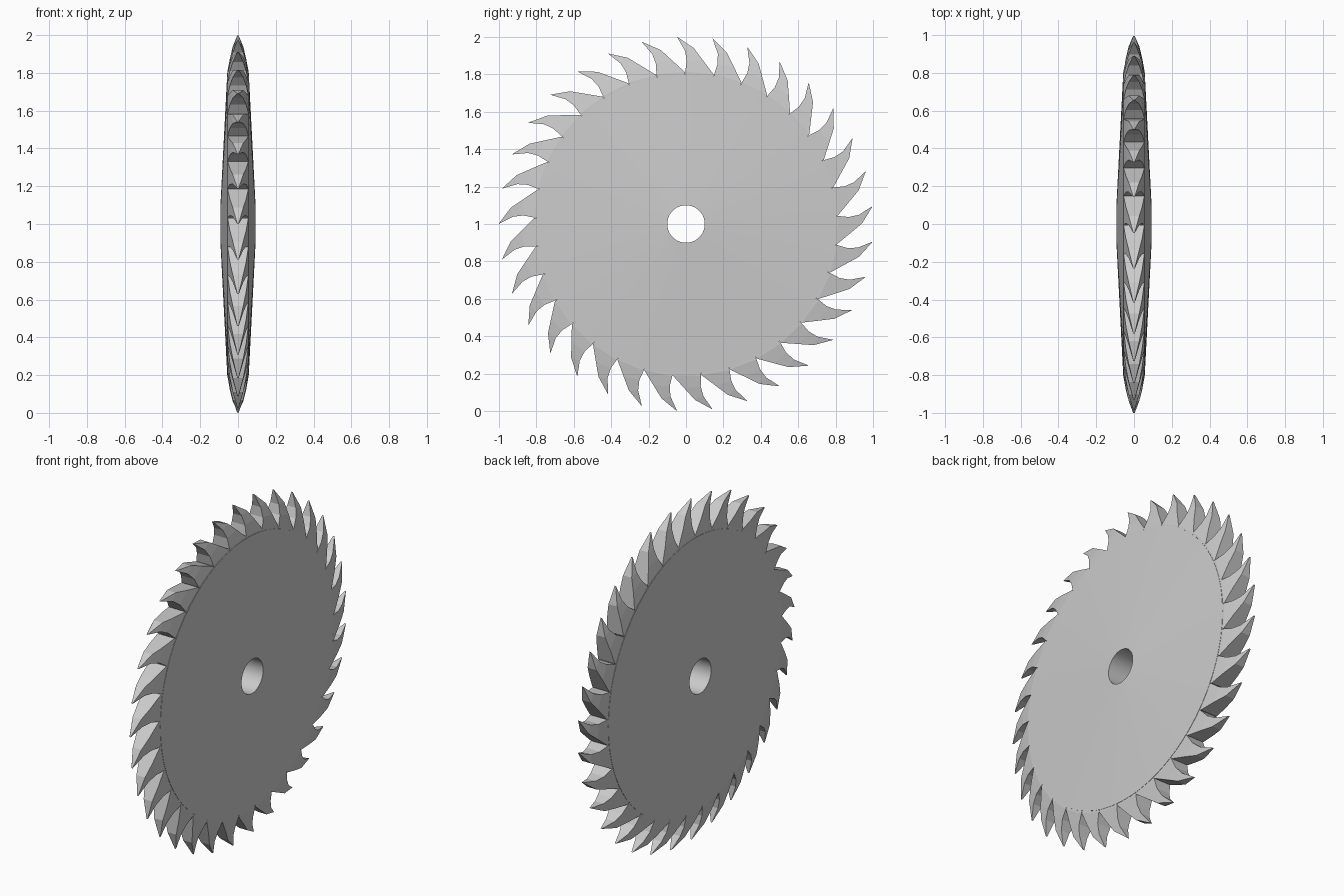
import bpy, bmesh
from math import sin, cos, pi, radians

if "Cube" in bpy.data.objects:
    bpy.data.objects.remove(bpy.data.objects["Cube"])

TEETH = 33
PITCH = 360 / TEETH
CZ = 1.0


def polar(r, deg, x):
    a = radians(deg)
    return (x, r * cos(a), CZ + r * sin(a))


def finish(name, bm):
    bmesh.ops.recalc_face_normals(bm, faces=bm.faces)
    me = bpy.data.meshes.new(name)
    bm.to_mesh(me)
    bm.free()
    ob = bpy.data.objects.new(name, me)
    bpy.context.collection.objects.link(ob)
    return ob


# Blade disc: slightly conical on both sides, with a centre bore
bm = bmesh.new()
N = 66
section = [(0.1, -0.093), (0.8, -0.057), (0.8, 0.057), (0.1, 0.093)]
rings = [[bm.verts.new(polar(r, 360 * i / N, x)) for r, x in section] for i in range(N)]
for i in range(N):
    a, b = rings[i], rings[(i + 1) % N]
    for j in range(4):
        k = (j + 1) % 4
        bm.faces.new((a[j], a[k], b[k], b[j]))
finish("blade_disc", bm)

# Hooked teeth: levels of (front radius, front angle, back radius, back angle, half width)
levels = [
    (0.780, -2.45, 0.780, -13.36, 0.056),
    (0.815, -2.45, 0.812, -13.2, 0.055),
    (0.870, -3.0, 0.880, -8.6, 0.043),
    (0.925, -2.4, 0.940, -5.3, 0.028),
    (1.000, 0.0, 0.998, -0.25, 0.004),
]
bm = bmesh.new()
for t in range(TEETH):
    tip = 180 + t * PITCH
    loops = []
    for rf, af, rb, ab, w in levels:
        loops.append([bm.verts.new(polar(r, tip + a, x)) for r, a, x in
                      ((rf, af, -w), (rf, af, w), (rb, ab, w), (rb, ab, -w))])
    for lo, hi in zip(loops, loops[1:]):
        for j in range(4):
            k = (j + 1) % 4
            bm.faces.new((lo[j], lo[k], hi[k], hi[j]))
    bm.faces.new(loops[0])
    bm.faces.new(loops[-1])
finish("saw_teeth", bm)
